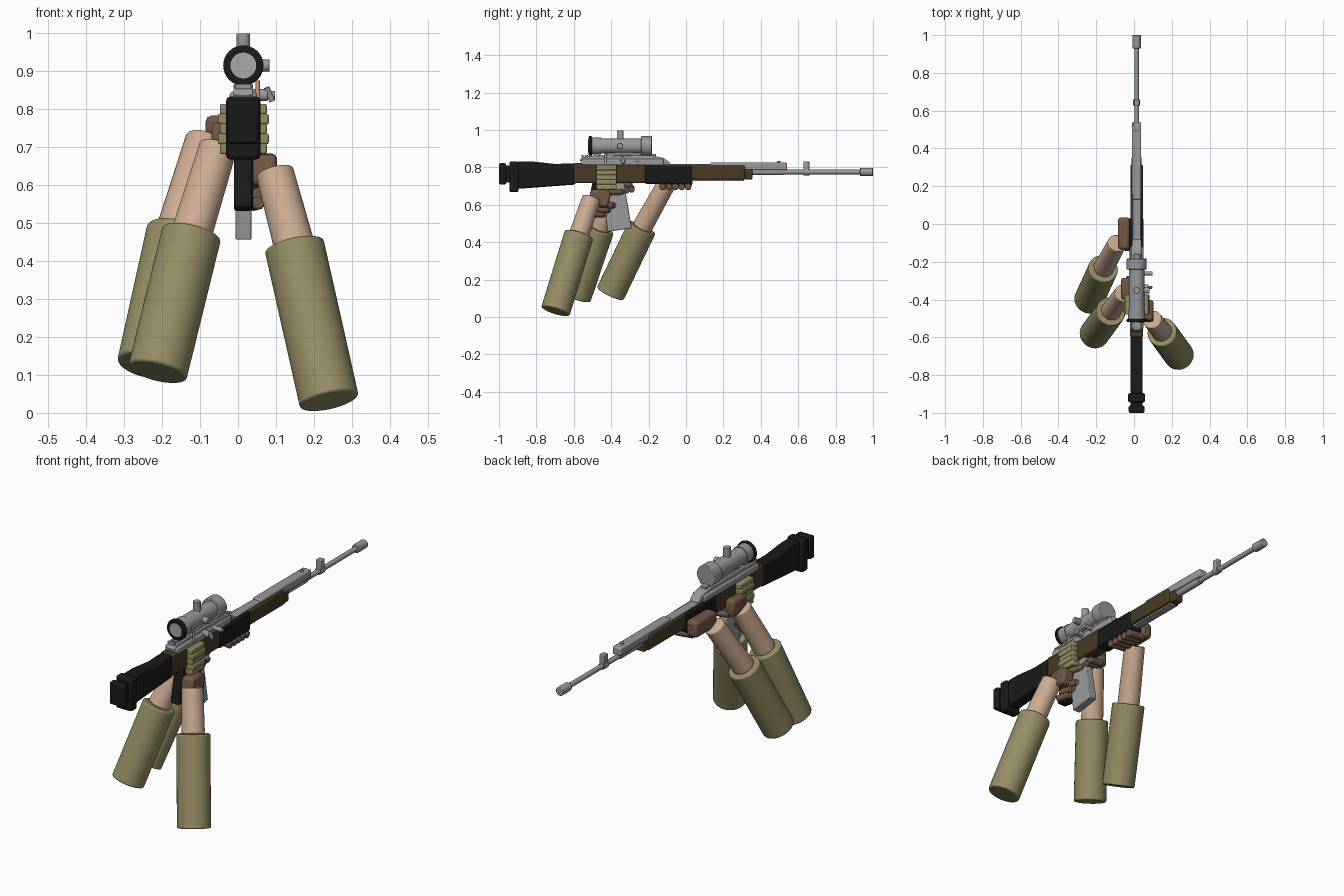
import bpy, bmesh, math
from mathutils import Vector

CX = 0.014   # rifle centre line


def mat(name, r, g, b):
    m = bpy.data.materials.new(name)
    m.diffuse_color = (r, g, b, 1)
    return m


OLIVE = mat("olive cloth", 0.30, 0.265, 0.13)
SKIN = mat("skin", 0.60, 0.41, 0.29)
GLOVE = mat("brown glove", 0.165, 0.098, 0.062)
WOOD = mat("dark wood", 0.065, 0.042, 0.020)
BLACK = mat("black", 0.010, 0.010, 0.010)
METAL = mat("grey metal", 0.32, 0.32, 0.33)
LENS = mat("lens grey", 0.40, 0.40, 0.40)
BRASS = mat("brass", 0.60, 0.33, 0.18)


def finish(bm, name, material, bevel=0.0, segs=2):
    bmesh.ops.recalc_face_normals(bm, faces=bm.faces)
    me = bpy.data.meshes.new(name)
    bm.to_mesh(me)
    bm.free()
    ob = bpy.data.objects.new(name, me)
    bpy.context.collection.objects.link(ob)
    me.materials.append(material)
    if bevel:
        b = ob.modifiers.new("bevel", 'BEVEL')
        b.width, b.segments, b.limit_method = bevel, segs, 'ANGLE'
        b.angle_limit = math.radians(40)
    bpy.ops.object.select_all(action='DESELECT')
    ob.select_set(True)
    bpy.context.view_layer.objects.active = ob
    bpy.ops.object.shade_smooth_by_angle(angle=math.radians(35))
    return ob


def prism(name, pts, x0, x1, material, bevel=0.0):
    """Side (y, z) outline extruded across x."""
    bm = bmesh.new()
    f = bm.faces.new([bm.verts.new((x0, y, z)) for y, z in pts])
    ext = bmesh.ops.extrude_face_region(bm, geom=[f])
    bmesh.ops.translate(bm, vec=(x1 - x0, 0, 0),
                        verts=[v for v in ext["geom"] if isinstance(v, bmesh.types.BMVert)])
    return finish(bm, name, material, bevel)


def box(name, x, y, z, material, bevel=0.0):
    return prism(name, [(y[0], z[0]), (y[1], z[0]), (y[1], z[1]), (y[0], z[1])],
                 x[0], x[1], material, bevel)


def mid(h):
    return (CX - h, CX + h)


def cyl(name, a, b, r, material, r2=None, n=32, bevel=0.0):
    a, b = Vector(a), Vector(b)
    bm = bmesh.new()
    bmesh.ops.create_cone(bm, cap_ends=True, segments=n, radius1=r,
                          radius2=r if r2 is None else r2, depth=(b - a).length)
    q = (b - a).to_track_quat('Z', 'Y')
    for v in bm.verts:
        v.co = q @ v.co + (a + b) / 2
    return finish(bm, name, material, bevel)


def ycyl(name, y0, y1, z, r, material, **k):
    return cyl(name, (CX, y0, z), (CX, y1, z), r, material, **k)


# Butt stock
box("butt_pad", mid(0.042), (-1.0, -0.962), (0.708, 0.822), BLACK, 0.008)
box("butt_neck", mid(0.032), (-0.965, -0.935), (0.72, 0.81), BLACK)
box("butt_plate", mid(0.045), (-0.945, -0.895), (0.667, 0.832), BLACK, 0.01)
prism("butt_stock", [(-0.90, 0.685), (-0.59, 0.708), (-0.59, 0.822), (-0.70, 0.818), (-0.83, 0.832), (-0.90, 0.832)],
      CX - 0.032, CX + 0.032, BLACK, 0.01)

# Wooden body, black mid grip, fore-end and cap
box("wooden_body", mid(0.034), (-0.60, -0.21), (0.716, 0.823), WOOD, 0.008)
box("black_grip_panel", mid(0.037), (-0.22, 0.03), (0.712, 0.81), BLACK, 0.008)
box("fore_end", mid(0.033), (0.02, 0.315), (0.735, 0.81), WOOD, 0.008)
box("fore_end_cap", mid(0.026), (0.31, 0.355), (0.735, 0.79), WOOD, 0.006)
box("under_strip", mid(0.018), (0.02, 0.31), (0.727, 0.74), METAL)

# Barrel, muzzle, sights and top rail
ycyl("barrel", -0.10, 0.95, 0.775, 0.0125, METAL, n=20)
ycyl("barrel_collar", 0.34, 0.52, 0.775, 0.017, METAL, n=20)
ycyl("muzzle", 0.93, 1.0, 0.775, 0.022, METAL, n=20, bevel=0.003)
box("front_sight_post", mid(0.014), (0.627, 0.66), (0.78, 0.832), METAL, 0.003)
ycyl("front_sight_ring", 0.627, 0.66, 0.775, 0.018, METAL, n=20)
box("top_rail", mid(0.024), (0.13, 0.54), (0.785, 0.825), METAL, 0.006)
box("rear_rail", mid(0.022), (-0.16, 0.14), (0.795, 0.818), METAL, 0.004)
cyl("sight_bead", (CX, 0.495, 0.82), (CX, 0.495, 0.835), 0.009, BRASS, n=12)

# Receiver and scope mount
box("receiver", mid(0.036), (-0.56, -0.12), (0.81, 0.845), METAL, 0.008)
prism("receiver_top", [(-0.57, 0.835), (-0.08, 0.82), (-0.12, 0.85), (-0.18, 0.862), (-0.45, 0.865), (-0.55, 0.858)],
      CX - 0.026, CX + 0.026, METAL, 0.004)
box("scope_rail", mid(0.017), (-0.43, -0.16), (0.855, 0.872), METAL, 0.003)
for i, y in enumerate((-0.40, -0.27)):
    box(f"scope_mount_{i}", mid(0.014), (y - 0.02, y + 0.02), (0.865, 0.89), METAL)
for i in range(6):
    box(f"rail_tooth_{i}", mid(0.02), (-0.56 + i * 0.022, -0.547 + i * 0.022), (0.852, 0.866), METAL)
cyl("bolt_handle", (CX, -0.262, 0.836), (0.097, -0.262, 0.836), 0.011, METAL, n=16)
cyl("bolt_knob", (0.078, -0.335, 0.836), (0.04, -0.335, 0.836), 0.016, METAL, n=16)
cyl("lever", (0.075, -0.34, 0.856), (0.09, -0.335, 0.82), 0.008, METAL, n=12)
cyl("loose_round", (0.052, -0.43, 0.82), (0.052, -0.43, 0.875), 0.006, BRASS, n=12)

# Scope
SZ = 0.914
ycyl("eyepiece_rim", -0.52, -0.503, SZ, 0.053, BLACK, bevel=0.004)
ycyl("eyepiece", -0.504, -0.455, SZ, 0.045, METAL)
ycyl("rear_lens", -0.523, -0.515, SZ, 0.034, LENS)
ycyl("scope_tube", -0.46, -0.235, SZ, 0.041, METAL)
ycyl("scope_bell", -0.24, -0.183, SZ, 0.053, METAL, bevel=0.003)
cyl("top_turret", (CX, -0.352, SZ), (CX, -0.352, 0.998), 0.018, METAL, n=20, bevel=0.002)
cyl("side_turret", (CX, -0.352, SZ), (0.083, -0.352, SZ), 0.016, METAL, n=20, bevel=0.002)

# Pistol grip, trigger guard and magazine
prism("pistol_grip", [(-0.535, 0.54), (-0.475, 0.53), (-0.43, 0.72), (-0.50, 0.72)],
      CX - 0.025, CX + 0.025, BLACK, 0.008)
prism("magazine", [(-0.42, 0.455), (-0.29, 0.475), (-0.332, 0.72), (-0.45, 0.72)],
      CX - 0.021, CX + 0.021, METAL, 0.004)
box("trigger_guard", mid(0.012), (-0.47, -0.33), (0.655, 0.665), METAL)

# Cloth wrap bands on both sides of the body
for side in (-1, 1):
    for i in range(5):
        z = 0.695 + i * 0.026
        h = 0.062 + 0.005 * (i % 2)
        xs = sorted((CX + side * 0.02, CX + side * h))
        box(f"cloth_band_{side}_{i}", xs, (-0.48, -0.372), (z - 0.014, z + 0.014), OLIVE, 0.005)

# Arms: (name, wrist, cuff, sleeve end)
arms = [("right", (0.096, -0.505, 0.635), (0.148, -0.572, 0.44), (0.24, -0.698, 0.031)),
        ("left_rear", (-0.052, -0.365, 0.70), (-0.122, -0.462, 0.472), (-0.212, -0.585, 0.107)),
        ("left_front", (-0.088, -0.10, 0.72), (-0.162, -0.235, 0.478), (-0.24, -0.405, 0.125))]
for n, wrist, cuff, end in arms:
    cyl(n + "_forearm", cuff, wrist, 0.054, SKIN, r2=0.05, bevel=0.006)
    cyl(n + "_sleeve", end, cuff, 0.079, OLIVE, bevel=0.006)

# Left front hand: palm against the side, fingers curled underneath
box("left_front_palm", (-0.085, -0.022), (-0.135, 0.035), (0.70, 0.782), GLOVE, 0.015)
for i in range(5):
    y = -0.125 + i * 0.034
    cyl(f"left_front_finger_{i}", (-0.05, y, 0.705), (0.05, y, 0.695), 0.018, GLOVE, n=12, bevel=0.005)

# Left rear hand
box("left_rear_palm", (-0.07, -0.018), (-0.40, -0.285), (0.68, 0.765), GLOVE, 0.014)
for i in range(3):
    y = -0.345 + i * 0.027
    cyl(f"left_rear_finger_{i}", (-0.04, y, 0.69), (0.04, y, 0.668 + i * 0.006), 0.016, GLOVE, n=12, bevel=0.005)

# Right hand round the pistol grip
prism("right_palm", [(-0.525, 0.60), (-0.42, 0.585), (-0.40, 0.66), (-0.43, 0.682), (-0.51, 0.68)],
      0.038, 0.102, GLOVE, 0.012)
for i in range(3):
    z = 0.60 - i * 0.024
    y = -0.39 - i * 0.025
    cyl(f"right_finger_{i}", (0.055, y - 0.07, z), (0.04, y, z - 0.004), 0.017, GLOVE, n=12, bevel=0.005)
    cyl(f"right_fingertip_{i}", (0.045, y, z - 0.004), (-0.01, y - 0.005, z - 0.004), 0.016, GLOVE, n=12, bevel=0.005)
cyl("right_index_finger", (0.06, -0.42, 0.665), (0.03, -0.345, 0.668), 0.015, GLOVE, n=12, bevel=0.005)
